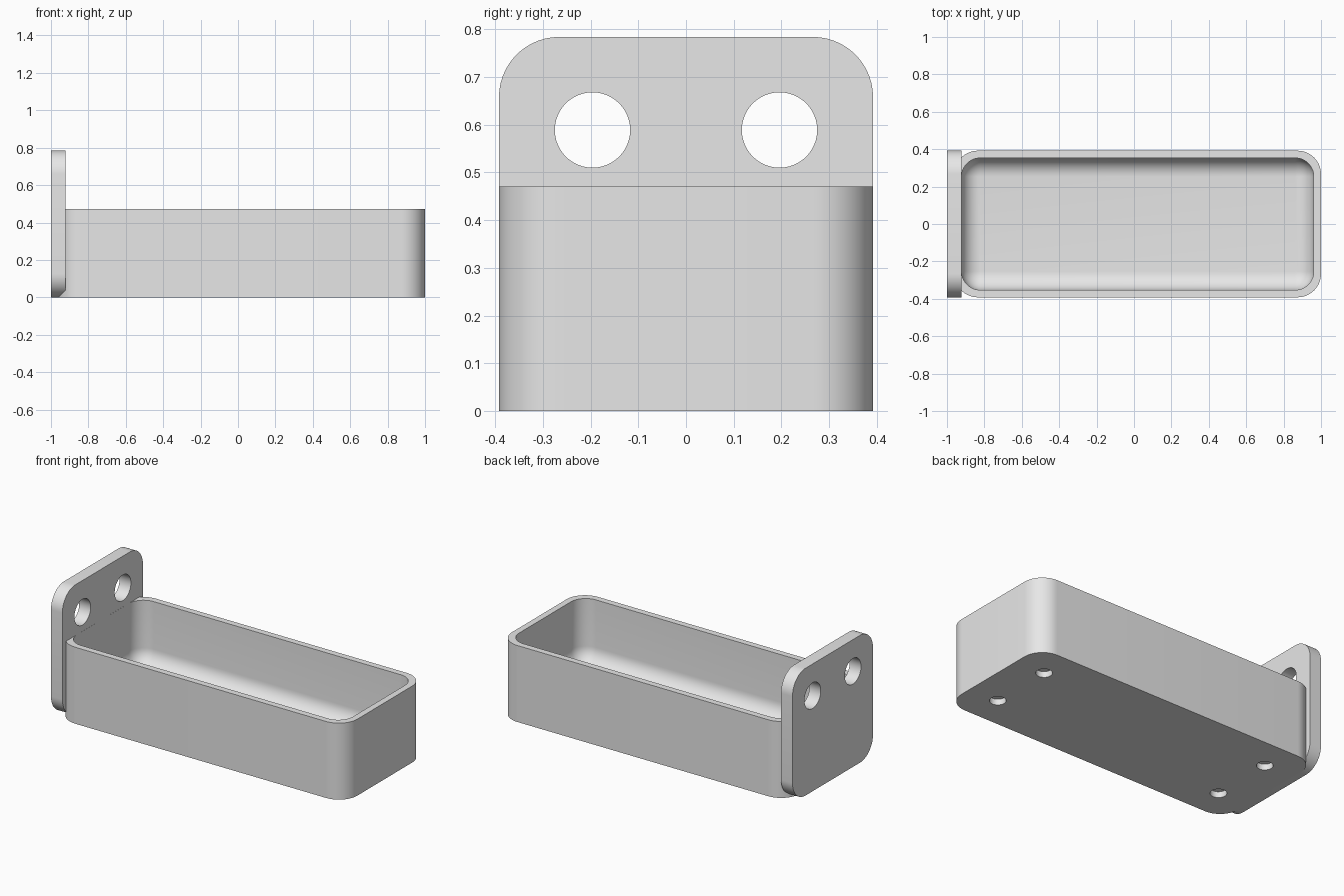
import bpy
import bmesh
from math import pi, sin, cos, radians
from mathutils import Matrix

cube = bpy.data.objects.get("Cube")
if cube:
    bpy.data.objects.remove(cube, do_unlink=True)

HALF_W = 0.392      # half width of tray and plate
WALL = 0.039        # tray wall thickness
CORNER = 0.126      # outer corner radius
INNER_R = 0.1       # inner corner and floor fillet radius
TRAY_H = 0.471
FLOOR = 0.078
TRAY_HALF = 0.9804  # half length of tray
TRAY_X = 1 - TRAY_HALF

grey = bpy.data.materials.new("light_grey")
grey.use_nodes = True
colour = (0.8, 0.8, 0.8, 1)
grey.diffuse_color = colour
grey.node_tree.nodes["Principled BSDF"].inputs["Base Color"].default_value = colour


def rounded_ring(bm, hx, hy, r, z, steps=14):
    """Ring of vertices around a rounded rectangle."""
    ring = []
    for q, (sx, sy) in enumerate([(1, 1), (-1, 1), (-1, -1), (1, -1)]):
        for i in range(steps + 1):
            a = (q + i / steps) * pi / 2
            ring.append(bm.verts.new((sx * (hx - r) + r * cos(a),
                                      sy * (hy - r) + r * sin(a), z)))
    return ring


def stacked(name, sections, matrix):
    """Skin a list of rounded rectangles and cap both ends."""
    bm = bmesh.new()
    rings = [rounded_ring(bm, *s) for s in sections]
    for a, b in zip(rings, rings[1:]):
        for i in range(len(a)):
            j = (i + 1) % len(a)
            bm.faces.new((a[i], a[j], b[j], b[i]))
    bm.faces.new(rings[0][::-1])
    bm.faces.new(rings[-1])
    bmesh.ops.remove_doubles(bm, verts=bm.verts, dist=1e-5)
    bmesh.ops.recalc_face_normals(bm, faces=bm.faces)
    bm.transform(matrix)
    mesh = bpy.data.meshes.new(name)
    bm.to_mesh(mesh)
    bm.free()
    mesh.materials.append(grey)
    obj = bpy.data.objects.new(name, mesh)
    bpy.context.collection.objects.link(obj)
    return obj


def drill(obj, centres, radius, depth, rotation=(0, 0, 0)):
    """Cut round holes, then discard the cutters."""
    for c in centres:
        bpy.ops.mesh.primitive_cylinder_add(vertices=48, radius=radius, depth=depth,
                                            location=c, rotation=rotation)
        cutter = bpy.context.object
        cutter.hide_render = True
        mod = obj.modifiers.new("hole", "BOOLEAN")
        mod.operation = "DIFFERENCE"
        mod.solver = "EXACT"
        mod.object = cutter
        bpy.context.view_layer.objects.active = obj
        bpy.ops.object.modifier_apply(modifier=mod.name)
        bpy.data.objects.remove(cutter, do_unlink=True)


# Tray: outer wall, rim, inner wall and filleted floor
ix, iy = TRAY_HALF - WALL, HALF_W - WALL
sections = [(TRAY_HALF, HALF_W, CORNER, 0),
            (TRAY_HALF, HALF_W, CORNER, TRAY_H),
            (ix, iy, INNER_R, TRAY_H)]
for k in range(11):
    a = k / 10 * pi / 2
    o = INNER_R * (1 - cos(a))
    sections.append((ix - o, iy - o, max(INNER_R - o, 0),
                     FLOOR + INNER_R * (1 - sin(a))))
tray = stacked("tray", sections, Matrix.Translation((TRAY_X, 0, 0)))

# Blind holes in the underside, one near each corner
drill(tray, [(TRAY_X + sx * 0.784, sy * 0.196, 0) for sx in (-1, 1) for sy in (-1, 1)],
      0.046, 0.072)

# Upright mounting plate with two through holes
plate = stacked("mounting_plate",
                [(HALF_W, HALF_W, CORNER, 0), (HALF_W, HALF_W, CORNER, 0.0778)],
                Matrix.Translation((-1, 0, HALF_W)) @ Matrix.Rotation(pi / 2, 4, "Y"))
drill(plate, [(-0.96, s * 0.196, 0.589) for s in (-1, 1)], 0.079, 0.3, (0, pi / 2, 0))

# Smooth the rounded areas, keep the edges crisp
for obj in (tray, plate):
    bpy.ops.object.select_all(action="DESELECT")
    obj.select_set(True)
    bpy.context.view_layer.objects.active = obj
    bpy.ops.object.shade_smooth_by_angle(angle=radians(30))
